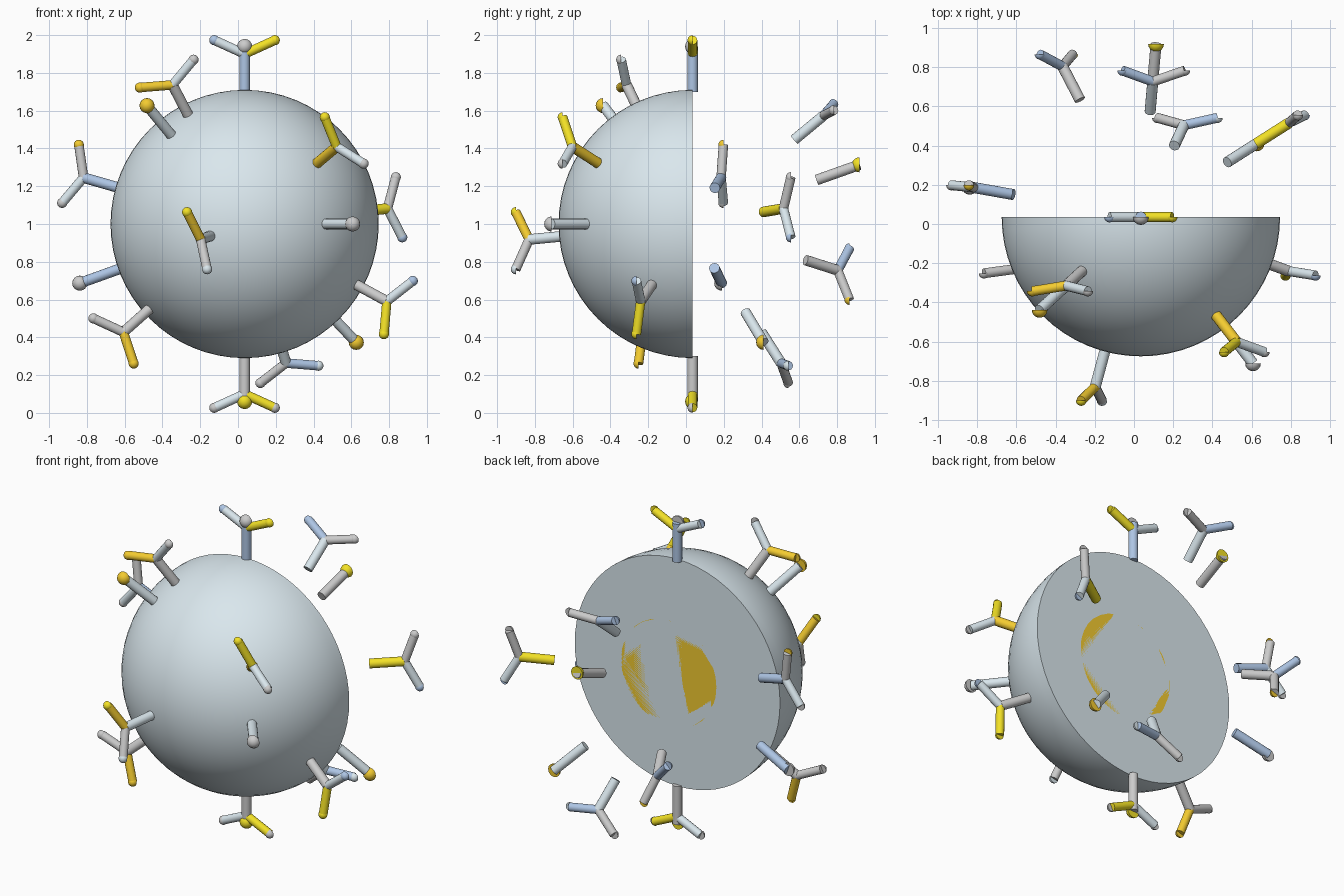
import bpy, bmesh, math
from mathutils import Vector

if "Cube" in bpy.data.objects:
    bpy.data.objects.remove(bpy.data.objects["Cube"])

CENTRE = Vector((0.035, 0.035, 1.0))
GOLDEN = math.pi * (3 - math.sqrt(5))
PALETTE = {
    "L": ("pale_blue", (0.70, 0.80, 0.85, 1)),
    "B": ("blue", (0.42, 0.56, 0.78, 1)),
    "G": ("grey", (0.62, 0.61, 0.61, 1)),
    "Y": ("yellow", (0.90, 0.76, 0.02, 1)),
    "O": ("orange", (0.90, 0.60, 0.03, 1)),
}
MATS = {}
for key, (label, rgba) in PALETTE.items():
    MATS[key] = bpy.data.materials.new(label)
    MATS[key].diffuse_color = rgba


def finish(bm, name, colour, location):
    me = bpy.data.meshes.new(name)
    bmesh.ops.recalc_face_normals(bm, faces=bm.faces)
    bm.to_mesh(me)
    bm.free()
    me.materials.append(MATS[colour])
    ob = bpy.data.objects.new(name, me)
    ob.location = location
    bpy.context.collection.objects.link(ob)
    return ob


def half_ball(name, centre, radius, colour, segs=16):
    """Closed hemisphere bulging towards the front."""
    bm = bmesh.new()
    bmesh.ops.create_uvsphere(bm, u_segments=segs, v_segments=segs // 2, radius=radius)
    cut = bmesh.ops.bisect_plane(bm, geom=bm.verts[:] + bm.edges[:] + bm.faces[:],
                                 dist=1e-5, plane_co=(0, 0, 0), plane_no=(0, 1, 0),
                                 clear_outer=True)
    rim = [e for e in bm.edges if e.is_boundary]
    bmesh.ops.contextual_create(bm, geom=rim)
    return finish(bm, name, colour, centre)


def rod(name, a, b, radius, colour):
    bm = bmesh.new()
    bmesh.ops.create_cone(bm, cap_ends=True, segments=16, radius1=radius,
                          radius2=radius, depth=(b - a).length)
    ob = finish(bm, name, colour, (a + b) / 2)
    ob.rotation_euler = (b - a).to_track_quat("Z", "Y").to_euler()
    return ob


def spiral_direction(i, n):
    """Evenly spread directions on a golden-angle spiral from top to bottom."""
    z = 1 - 2 * i / (n - 1)
    r = math.sqrt(max(0, 1 - z * z))
    return Vector((r * math.cos(GOLDEN * i), -r * math.sin(GOLDEN * i), z))


# halved body and its inner core, cut faces flush
half_ball("body", CENTRE, 0.71, "L", 64)
half_ball("core", CENTRE + Vector((0.06, 0, -0.02)), 0.33, "O", 32)

# forked spikes: colours are stem, arm 1, arm 2, tip 1, tip 2
forks = ["BYLYB", "GLOGO", "LGBGB", "OLYGY", "BGLOG", "YLGBG",
         "LOGYL", "GBGBO", "GYLYB", "GGOGO", "LGBGL", "GLYGG"]
for i, c in enumerate(forks):
    d = spiral_direction(i, len(forks))
    side = Vector((d.z, 0, -d.x)).normalized()
    joint = CENTRE + d * 0.9
    rod(f"fork_stem_{i}", CENTRE + d * 0.70, joint, 0.028, c[0])
    for k, s in enumerate((1, -1)):
        tip = CENTRE + d * 0.973 + side * (0.16 * s)
        rod(f"fork_arm_{i}_{k}", joint, tip, 0.025, c[1 + k])
        half_ball(f"fork_tip_{i}_{k}", tip, 0.027, c[3 + k])

# straight spikes with a knob: colours are stem, knob
pins = ["BG", "LO", "GY", "LG", "BG", "LO", "GY"]
for i, c in enumerate(pins):
    d = spiral_direction(i, len(pins))
    end = CENTRE + d * 0.94
    rod(f"pin_stem_{i}", CENTRE + d * 0.70, end, 0.028, c[0])
    half_ball(f"pin_knob_{i}", end, 0.04, c[1])

# smooth curved faces, keep the cut edges sharp
for ob in bpy.context.collection.objects:
    ob.select_set(True)
    bpy.context.view_layer.objects.active = ob
bpy.ops.object.shade_smooth_by_angle(angle=math.radians(40))

for m in bpy.data.materials:
    if m.users and not m.is_grease_pencil:
        m.use_nodes = True
        m.node_tree.nodes["Principled BSDF"].inputs["Base Color"].default_value = m.diffuse_color
